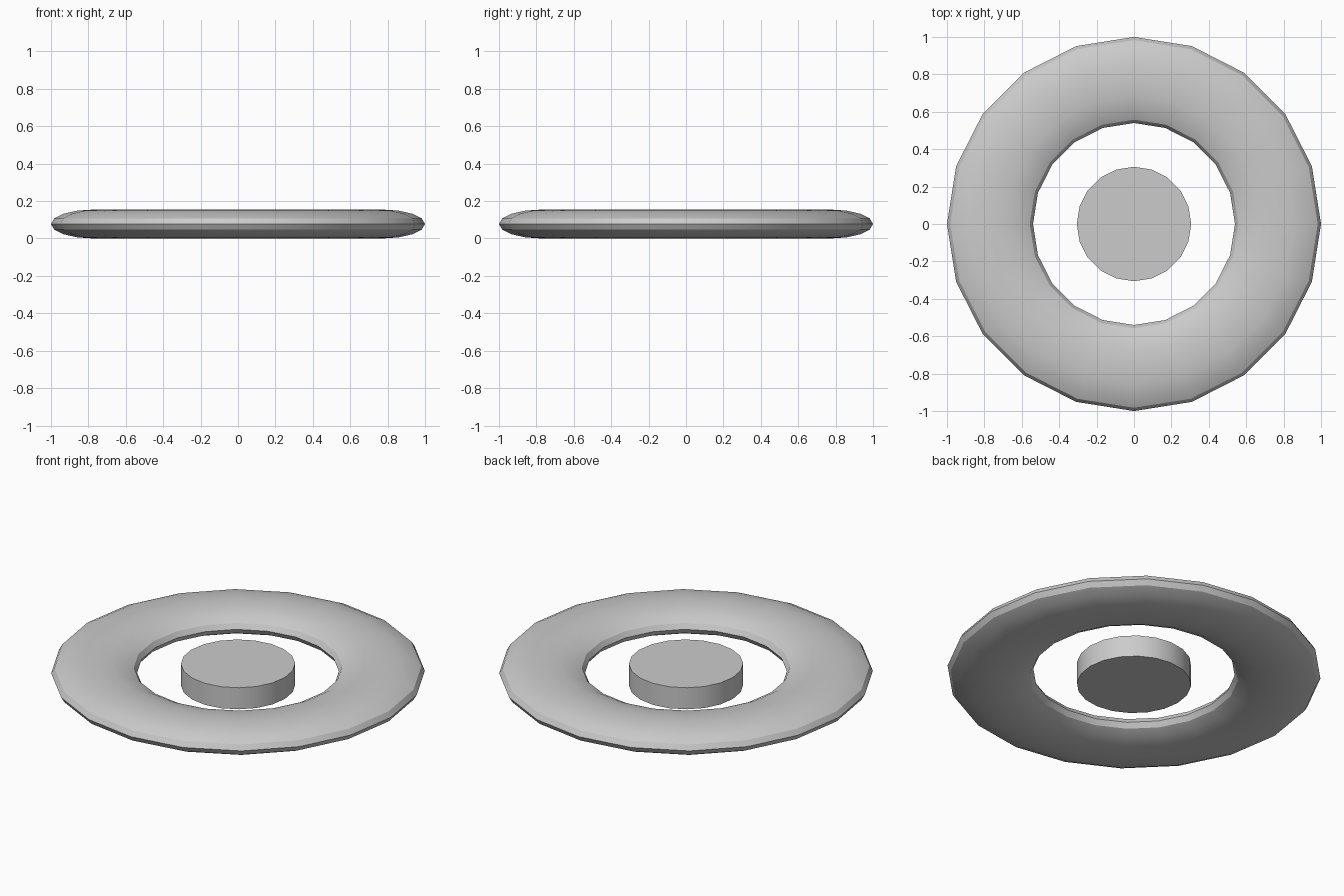
import bpy
import math

cube = bpy.data.objects.get("Cube")
if cube:
    bpy.data.objects.remove(cube, do_unlink=True)

SIDES = 20
HEIGHT = 0.155
MINOR = 0.23

# One plain grey for both parts
grey = bpy.data.materials.new("plain grey")
grey.use_nodes = True
colour = (0.6, 0.6, 0.6, 1)
grey.diffuse_color = colour
grey.node_tree.nodes["Principled BSDF"].inputs["Base Color"].default_value = colour


def finish(obj, name):
    obj.name = name
    obj.data.materials.append(grey)
    bpy.ops.object.transform_apply(location=False, rotation=False, scale=True)
    bpy.ops.object.shade_smooth_by_angle(angle=math.radians(30))


# Flattened outer ring
bpy.ops.mesh.primitive_torus_add(
    major_segments=SIDES, minor_segments=16,
    major_radius=1 - MINOR, minor_radius=MINOR, location=(0, 0, HEIGHT / 2))
ring = bpy.context.object
ring.scale.z = HEIGHT / (2 * MINOR)
finish(ring, "outer_ring")

# Separate disc in the middle, resting on the ground
DISC_HEIGHT = 0.127
bpy.ops.mesh.primitive_cylinder_add(
    vertices=SIDES, radius=0.306, depth=DISC_HEIGHT,
    location=(0, 0, DISC_HEIGHT / 2))
finish(bpy.context.object, "centre_disc")
